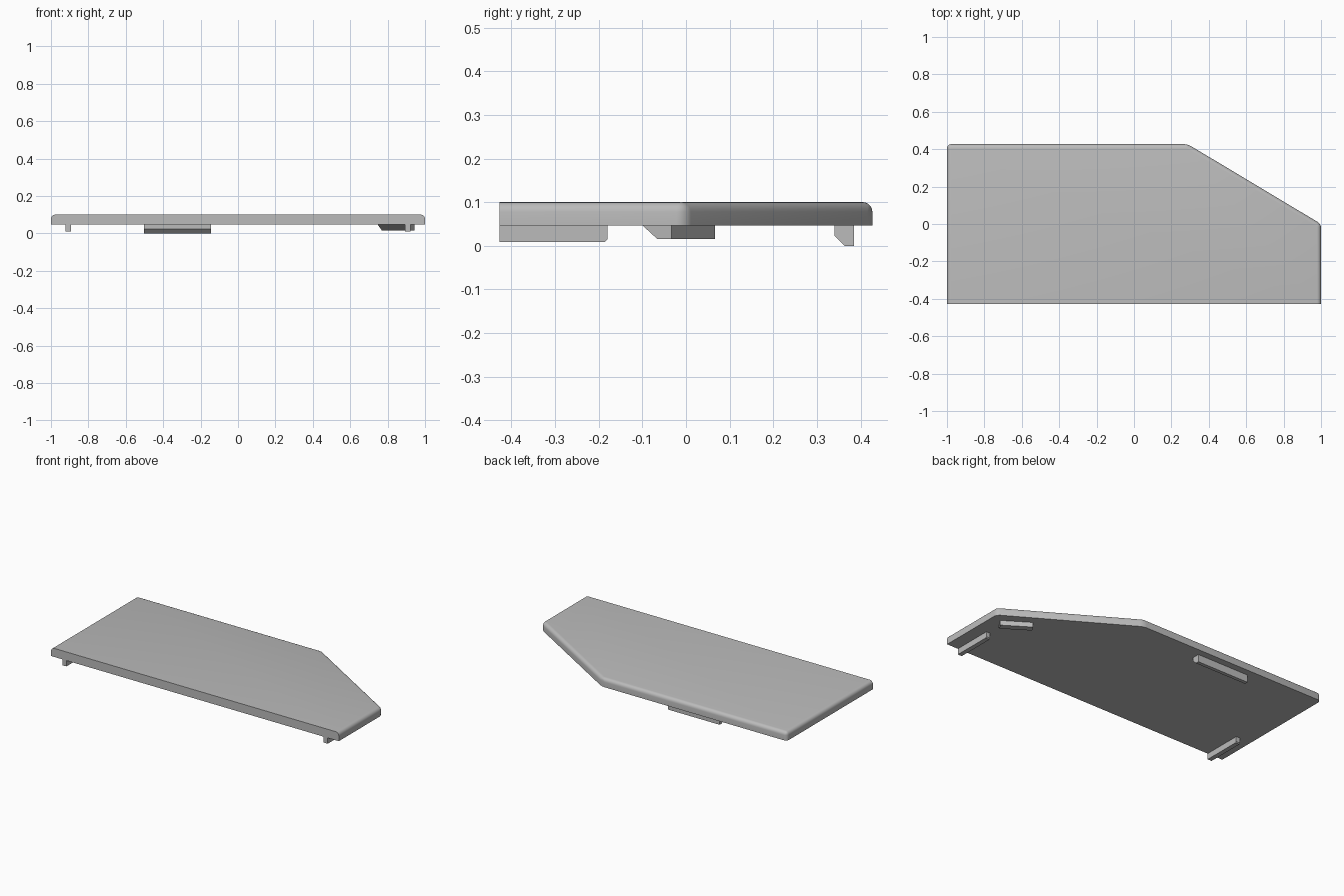
import bpy
import bmesh
from math import radians
from mathutils import Matrix, Vector

cube = bpy.data.objects.get("Cube")
if cube:
    bpy.data.objects.remove(cube, do_unlink=True)

# Single grey material
grey = bpy.data.materials.new("light grey plastic")
grey.use_nodes = True
COLOUR = (0.5, 0.5, 0.5, 1.0)
grey.diffuse_color = COLOUR
grey.node_tree.nodes["Principled BSDF"].inputs["Base Color"].default_value = COLOUR

UNDERSIDE, TOP = 0.046, 0.1
BACK = 0.427


def extrude_profile(points, vector):
    """Solid made by sweeping a flat polygon along a vector."""
    bm = bmesh.new()
    face = bm.faces.new([bm.verts.new(p) for p in points])
    swept = bmesh.ops.extrude_face_region(bm, geom=[face])["geom"]
    verts = [v for v in swept if isinstance(v, bmesh.types.BMVert)]
    bmesh.ops.translate(bm, verts=verts, vec=vector)
    bmesh.ops.recalc_face_normals(bm, faces=bm.faces)
    return bm


def finish(bm, name, matrix=Matrix(), smooth=False):
    mesh = bpy.data.meshes.new(name)
    bm.to_mesh(mesh)
    bm.free()
    mesh.materials.append(grey)
    obj = bpy.data.objects.new(name, mesh)
    obj.matrix_world = matrix
    bpy.context.collection.objects.link(obj)
    if smooth:
        bpy.ops.object.select_all(action="DESELECT")
        obj.select_set(True)
        bpy.context.view_layer.objects.active = obj
        bpy.ops.object.shade_smooth_by_angle(angle=radians(35))
    return obj


# Cover plate: rounded on the top rim and outer corners, sharp along the front
outline = [(-1, -BACK), (1, -BACK), (1, 0), (0.287, BACK), (-1, BACK)]
bm = extrude_profile([(x, y, UNDERSIDE) for x, y in outline], (0, 0, TOP - UNDERSIDE))
rim = []
for edge in bm.edges:
    middle = (edge.verts[0].co + edge.verts[1].co) / 2
    if middle.z > UNDERSIDE + 0.001 and middle.y > -BACK + 0.001:
        rim.append(edge)
bmesh.ops.bevel(bm, geom=rim, offset=0.022, offset_type="OFFSET", segments=5,
                profile=0.5, affect="EDGES", clamp_overlap=True)
finish(bm, "cover_plate", smooth=True)

# Two guide rails under the front, clipped at the inner end
rail = [(-BACK, UNDERSIDE), (-BACK, 0.009), (-0.186, 0.009),
        (-0.18, 0.015), (-0.18, UNDERSIDE)]
for name, x in (("right_guide_rail", -0.922), ("left_guide_rail", 0.894)):
    finish(extrude_profile([(x, y, z) for y, z in rail], (0.028, 0, 0)), name)

# Catch under the back edge, chamfered on its inner side
catch = [(0.34, UNDERSIDE), (0.34, 0.023), (0.363, 0), (0.385, 0), (0.385, UNDERSIDE)]
finish(extrude_profile([(-0.503, y, z) for y, z in catch], (0.358, 0, 0)), "back_catch")

# Catch beside the slanted edge, with a full-depth chamfer on its inner side
length, half = 0.184, 0.039
catch = [(-half, UNDERSIDE), (0, 0.016), (half, 0.016), (half, UNDERSIDE)]
bm = extrude_profile([(-length / 2, y, z) for y, z in catch], (length, 0, 0))
place = Matrix.Translation(Vector((0.846, -0.016, 0))) @ Matrix.Rotation(radians(-33), 4, "Z")
finish(bm, "slanted_catch", place)
